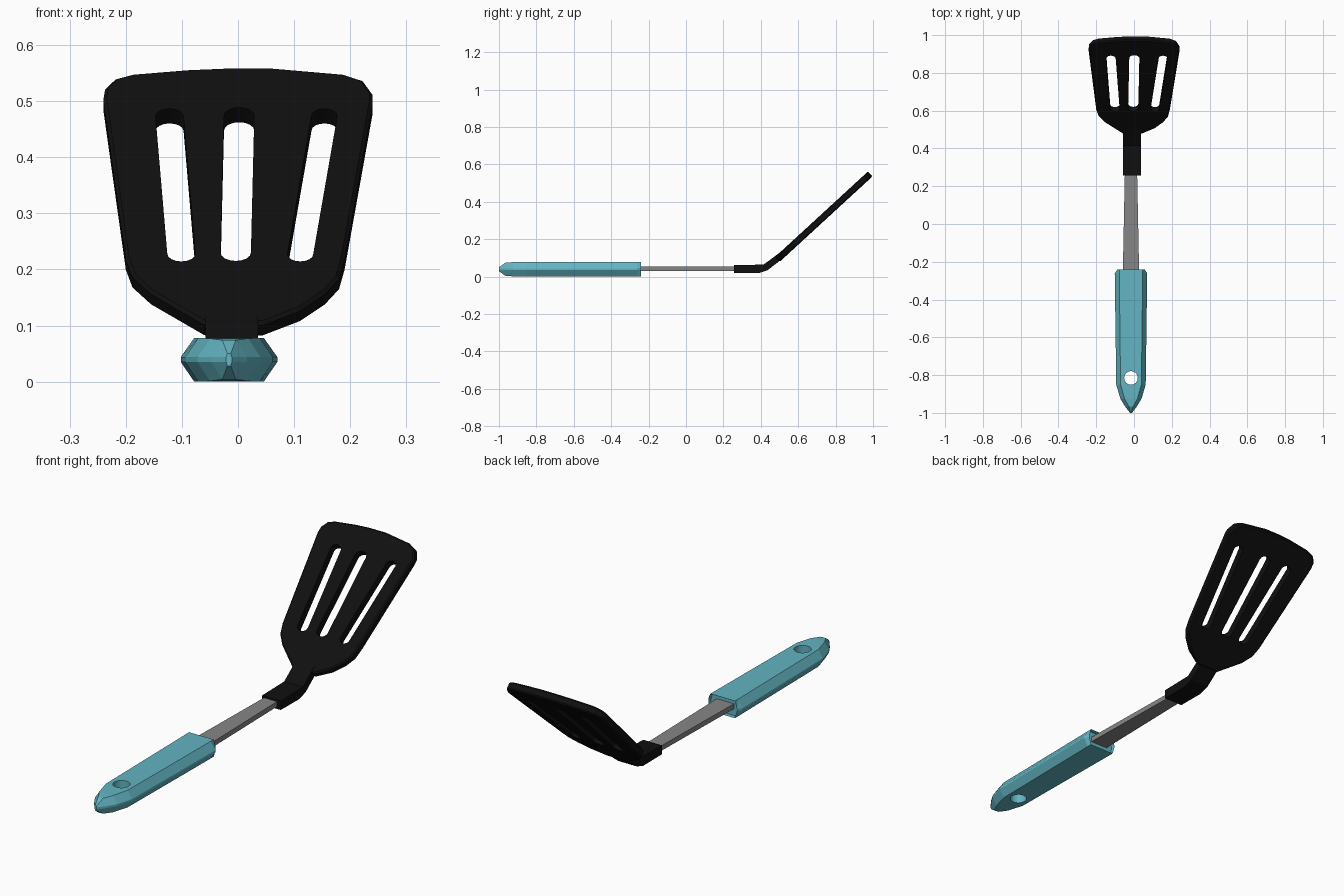
import bpy, bmesh, math
from mathutils import Vector

cube = bpy.data.objects.get("Cube")
if cube:
    bpy.data.objects.remove(cube, do_unlink=True)


def material(name, rgb):
    m = bpy.data.materials.new(name)
    m.use_nodes = True
    m.diffuse_color = (*rgb, 1)
    m.node_tree.nodes["Principled BSDF"].inputs["Base Color"].default_value = (*rgb, 1)
    return m


TEAL = material("teal plastic", (0.125, 0.46, 0.54))
STEEL = material("grey metal", (0.24, 0.24, 0.24))
BLACK = material("black nylon", (0.005, 0.005, 0.005))


def finish(name, bm, mat):
    bmesh.ops.recalc_face_normals(bm, faces=bm.faces)
    mesh = bpy.data.meshes.new(name)
    bm.to_mesh(mesh)
    bm.free()
    mesh.materials.append(mat)
    ob = bpy.data.objects.new(name, mesh)
    bpy.context.collection.objects.link(ob)
    return ob


def loft(bm, rings):
    """Skin equal-length rings of points and cap both ends; returns the last cap."""
    loops = [[bm.verts.new(p) for p in ring] for ring in rings]
    for a, b in zip(loops, loops[1:]):
        for i in range(len(a)):
            j = (i + 1) % len(a)
            bm.faces.new((a[i], a[j], b[j], b[i]))
    bm.faces.new(loops[0])
    return bm.faces.new(loops[-1])


def cut(ob, cutter):
    cutter.hide_render = True
    cutter.hide_set(True)
    mod = ob.modifiers.new("cut", "BOOLEAN")
    mod.operation = "DIFFERENCE"
    mod.solver = "EXACT"
    mod.object = cutter


AXIS = -0.016  # x of the handle and shaft centre line


# Handle: eight-sided sections with a narrow side ridge, tapering to a tip
def handle_ring(y, flat, ridge, low, high):
    right = [(flat, low), (ridge, 0.035), (ridge, 0.044), (flat, high)]
    left = [(-x, z) for x, z in reversed(right)]
    return [(AXIS + x, y, z) for x, z in right + left]


bm = bmesh.new()
end = loft(bm, [handle_ring(*s) for s in (
    (-1.0, 0.003, 0.005, 0.028, 0.05),
    (-0.965, 0.012, 0.032, 0.004, 0.074),
    (-0.925, 0.034, 0.056, 0.001, 0.077),
    (-0.85, 0.055, 0.078, 0, 0.078),
    (-0.262, 0.062, 0.086, 0, 0.078),
    (-0.24, 0.062, 0.072, 0, 0.078))])
# Recessed socket around the shaft
bmesh.ops.inset_region(bm, faces=[end], thickness=0.009)
for v in end.verts:
    v.co.y -= 0.02
handle = finish("handle", bm, TEAL)

# Hanging hole
bm = bmesh.new()
bmesh.ops.create_cone(bm, cap_ends=True, segments=24, radius1=0.036, radius2=0.036, depth=0.3)
hole = finish("hanging_hole_cutter", bm, TEAL)
hole.location = (AXIS, -0.815, 0.04)
cut(handle, hole)

# Shaft: flat bar, slightly tapered
bm = bmesh.new()
loft(bm, [[(AXIS + x * w, y, z) for x, z in ((-1, 0.03), (1, 0.03), (1, 0.053), (-1, 0.053))]
          for y, w in ((-0.3, 0.044), (0.3, 0.032))])
finish("shaft", bm, STEEL)

# Collar gripping the shaft, and the bent neck leading to the blade
bm = bmesh.new()
loft(bm, [[(x, y, z) for y, z in ((0.256, 0.02), (0.39, 0.019), (0.435, 0.033), (0.5, 0.083),
                                  (0.545, 0.135), (0.51, 0.135), (0.415, 0.064), (0.256, 0.061))]
          for x in (-0.058, 0.036)])
finish("neck", bm, BLACK)

# Blade: outline given by width and height, laid on a sloping plane
SLOPE = math.radians(42.6)
ORIGIN = Vector((0, 0.438, 0.07))
ALONG = Vector((0, math.cos(SLOPE), math.sin(SLOPE)))
NORMAL = Vector((0, -math.sin(SLOPE), math.cos(SLOPE)))


def on_blade(x, z, lift):
    return ORIGIN + Vector((x, 0, 0)) + ALONG * ((z - ORIGIN.z) / math.sin(SLOPE)) + NORMAL * lift


outline = [(-0.06, 0.105), (-0.155, 0.16), (-0.188, 0.19), (-0.2, 0.222), (-0.24, 0.506),
           (-0.237, 0.525), (-0.218, 0.543), (-0.188, 0.551), (-0.09, 0.559), (-0.02, 0.562),
           (0.06, 0.562), (0.188, 0.551), (0.222, 0.54), (0.24, 0.515), (0.24, 0.5),
           (0.19, 0.222), (0.18, 0.187), (0.155, 0.16), (0.11, 0.13), (0.045, 0.105)]
bm = bmesh.new()
loft(bm, [[on_blade(x, z, lift) for x, z in outline] for lift in (-0.036, 0)])
blade = finish("blade", bm, BLACK)
bevel = blade.modifiers.new("edge", "BEVEL")
bevel.width = 0.006
bevel.segments = 1
bevel.limit_method = "ANGLE"
bevel.angle_limit = math.radians(60)


# Three slanted round-ended slots
def slot_outline(low, high, half):
    pts = []
    for (x, z), start in ((high, 0), (low, math.pi)):
        for i in range(9):
            a = start + math.pi * i / 8
            pts.append((x + half * math.cos(a), z + half * 0.55 * math.sin(a)))
    return pts


bm = bmesh.new()
for low, high, half in (((-0.101, 0.228), (-0.122, 0.473), 0.025),
                        ((-0.004, 0.23), (0.002, 0.474), 0.027),
                        ((0.111, 0.227), (0.154, 0.474), 0.023)):
    loft(bm, [[on_blade(x, z, lift) for x, z in slot_outline(low, high, half)]
              for lift in (-0.1, 0.1)])
cut(blade, finish("slot_cutter", bm, BLACK))
